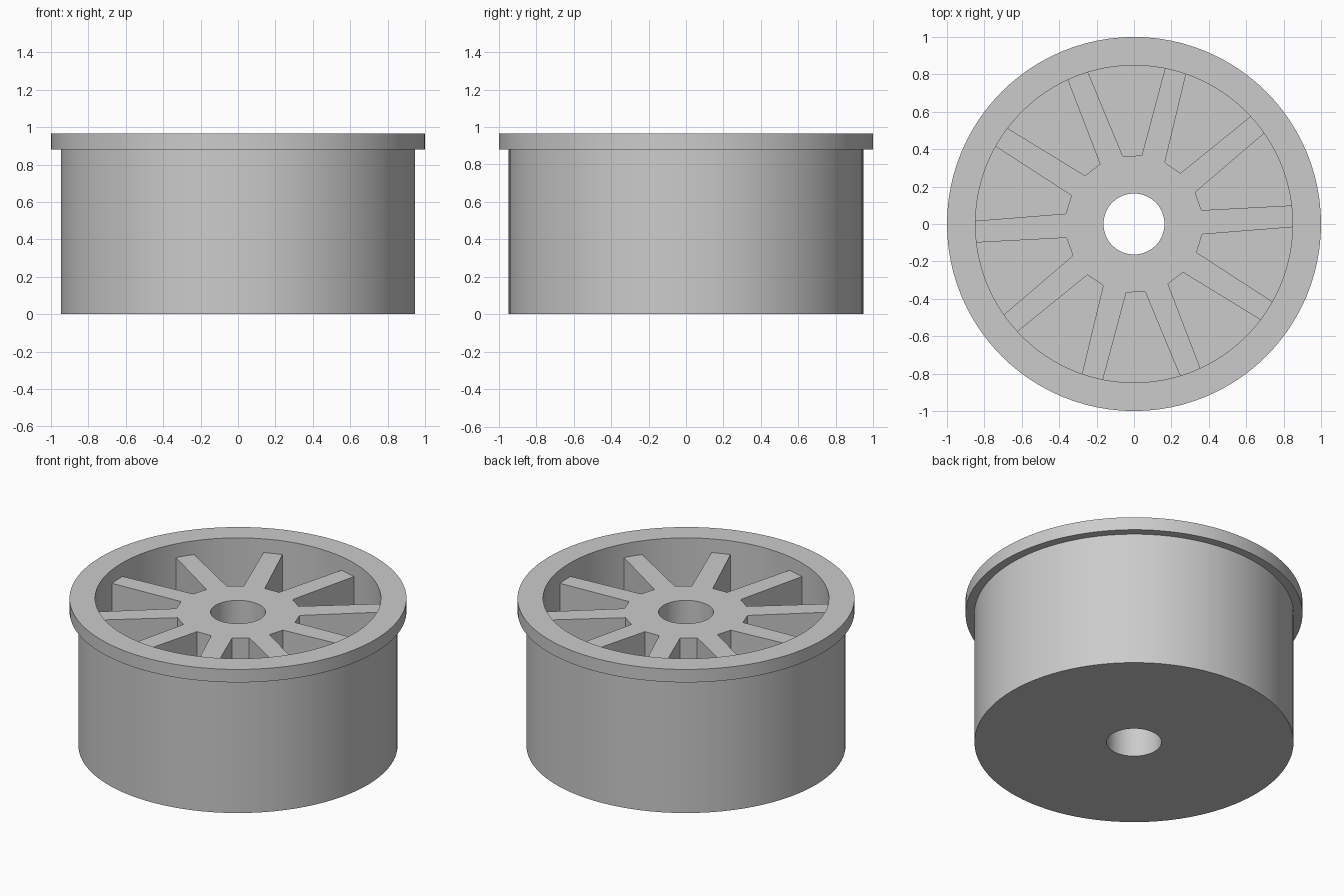
import bpy, bmesh
from math import sin, cos, pi, radians, sqrt
from mathutils import Matrix, Vector

if "Cube" in bpy.data.objects:
    bpy.data.objects.remove(bpy.data.objects["Cube"])

SEGMENTS = 96
FLOOR, SPOKE_TOP, RIM_TOP = 0.09, 0.875, 0.965
BORE, HUB, INNER, BODY = 0.163, 0.368, 0.848, 0.947
SPOKES = 10

grey = bpy.data.materials.new("plain_grey")
grey.use_nodes = True
colour = (0.6, 0.6, 0.6, 1)
grey.diffuse_color = colour
grey.node_tree.nodes["Principled BSDF"].inputs["Base Color"].default_value = colour


def finish(bm, name):
    """Turn a bmesh into a smooth-shaded object with crisp edges."""
    bmesh.ops.remove_doubles(bm, verts=bm.verts, dist=1e-5)
    bmesh.ops.recalc_face_normals(bm, faces=bm.faces)
    mesh = bpy.data.meshes.new(name)
    bm.to_mesh(mesh)
    bm.free()
    mesh.materials.append(grey)
    obj = bpy.data.objects.new(name, mesh)
    bpy.context.collection.objects.link(obj)
    bpy.ops.object.select_all(action="DESELECT")
    obj.select_set(True)
    bpy.context.view_layer.objects.active = obj
    bpy.ops.object.shade_smooth_by_angle(angle=radians(30))
    return obj


def loop(bm, points):
    """Closed ring of edges through the points."""
    verts = [bm.verts.new(p) for p in points]
    return [bm.edges.new((a, b)) for a, b in zip(verts, verts[1:] + verts[:1])]


# Drum: turned cup with a flanged rim, closed floor and centre bore
bm = bmesh.new()
profile = [(BORE, 0), (BODY, 0), (BODY, 0.88), (1, 0.88), (1, RIM_TOP),
           (INNER, RIM_TOP), (INNER, FLOOR), (BORE, FLOOR)]
# The bore wall is left to the hub, which runs the full height
verts = [bm.verts.new((r, 0, z)) for r, z in profile]
edges = [bm.edges.new(pair) for pair in zip(verts, verts[1:])]
bmesh.ops.spin(bm, geom=verts + edges, cent=(0, 0, 0), axis=(0, 0, 1),
               angle=2 * pi, steps=SEGMENTS, use_duplicate=False)
finish(bm, "flanged_drum")

# Hub and spokes: star-shaped outline with the bore cut out
# Each spoke tapers slightly and sits a little to one side of the radius
outline = []
for i in range(SPOKES):
    turn = Matrix.Rotation(2 * pi * i / SPOKES + radians(3.6), 4, "Z")
    for radius, side in ((HUB, -0.078), (INNER + 0.01, -0.07),
                         (INNER + 0.01, 0.046), (HUB, 0.051)):
        outline.append(turn @ Vector((sqrt(radius ** 2 - side ** 2), side, FLOOR)))
bore = [(BORE * cos(2 * pi * k / SEGMENTS), BORE * sin(2 * pi * k / SEGMENTS), FLOOR)
        for k in range(SEGMENTS)]

bm = bmesh.new()
edges = loop(bm, outline) + loop(bm, bore)
bmesh.ops.triangle_fill(bm, use_beauty=True, use_dissolve=False, edges=edges)
base = list(bm.faces)
top = bmesh.ops.extrude_face_region(bm, geom=base, use_keep_orig=True)["geom"]
bmesh.ops.translate(bm, vec=(0, 0, SPOKE_TOP - FLOOR),
                    verts=[g for g in top if isinstance(g, bmesh.types.BMVert)])
bmesh.ops.delete(bm, geom=base, context="FACES_ONLY")

# Carry the bore wall down through the floor
rim = [e for e in bm.edges if all(abs(v.co.z - FLOOR) < 1e-4
       and v.co.xy.length < BORE + 0.01 for v in e.verts) and e.is_boundary]
lower = bmesh.ops.extrude_edge_only(bm, edges=rim)["geom"]
bmesh.ops.translate(bm, vec=(0, 0, -FLOOR),
                    verts=[g for g in lower if isinstance(g, bmesh.types.BMVert)])
finish(bm, "hub_and_spokes")
